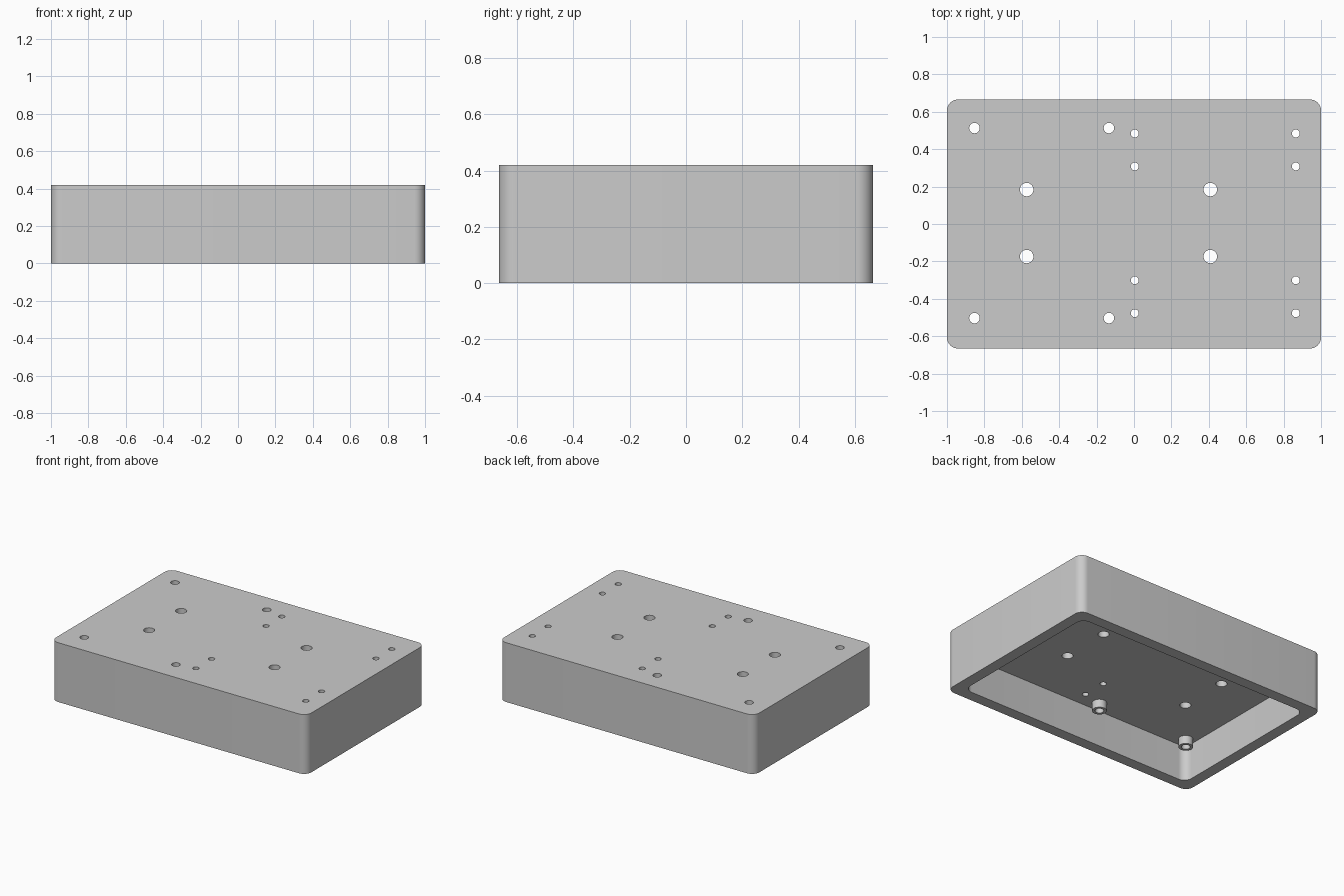
import bpy
import bmesh
from math import sin, cos, pi, radians

if "Cube" in bpy.data.objects:
    bpy.data.objects.remove(bpy.data.objects["Cube"], do_unlink=True)

HEIGHT, CEILING, BOSS_END = 0.42, 0.255, 0.197
HALF_X, HALF_Y, WALL, CORNER = 1.0, 0.665, 0.08, 0.058
OVER = 0.05

grey = bpy.data.materials.new("plain_grey")
grey.use_nodes = True
color = (0.6, 0.6, 0.6, 1)
grey.diffuse_color = color
grey.node_tree.nodes["Principled BSDF"].inputs["Base Color"].default_value = color


def circle(x, y, r, n=40):
    return [(x + r * cos(2 * pi * i / n), y + r * sin(2 * pi * i / n)) for i in range(n)]


def rounded_rectangle(hx, hy, r, steps=10):
    points = []
    for q, (sx, sy) in enumerate([(1, 1), (-1, 1), (-1, -1), (1, -1)]):
        for i in range(steps + 1):
            a = (q + i / steps) * pi / 2
            points.append((sx * (hx - r) + r * cos(a), sy * (hy - r) + r * sin(a)))
    return points


def prisms(name, outlines, z0, z1):
    """Upright solids, one for each outline, in a single object."""
    bm = bmesh.new()
    for outline in outlines:
        low = [bm.verts.new((x, y, z0)) for x, y in outline]
        high = [bm.verts.new((x, y, z1)) for x, y in outline]
        bm.faces.new(low[::-1])
        bm.faces.new(high)
        for i in range(len(low)):
            j = (i + 1) % len(low)
            bm.faces.new((low[i], low[j], high[j], high[i]))
    mesh = bpy.data.meshes.new(name)
    bm.to_mesh(mesh)
    bm.free()
    mesh.materials.append(grey)
    obj = bpy.data.objects.new(name, mesh)
    bpy.context.collection.objects.link(obj)
    return obj


def activate(obj):
    bpy.ops.object.select_all(action="DESELECT")
    obj.select_set(True)
    bpy.context.view_layer.objects.active = obj


def cut(obj, cutter):
    mod = obj.modifiers.new("cut", "BOOLEAN")
    mod.operation = "DIFFERENCE"
    mod.solver = "EXACT"
    mod.object = cutter
    activate(obj)
    bpy.ops.object.modifier_apply(modifier=mod.name)


# Hole positions, grouped by size
boss_spots = {"back_right": (-0.853, 0.513), "back_left": (-0.134, 0.513),
              "front_right": (-0.853, -0.503), "front_left": (-0.134, -0.503)}
large_spots = [(x, y) for x in (-0.574, 0.408) for y in (-0.174, 0.184)]
small_spots = [(x, y) for x in (0.004, 0.865) for y in (-0.477, -0.301, 0.308, 0.484)]

holes = [circle(x, y, 0.028) for x, y in boss_spots.values()]
holes += [circle(x, y, 0.036) for x, y in large_spots]
holes += [circle(x, y, 0.021) for x, y in small_spots]

# Enclosure, hollow from below
enclosure = prisms("enclosure", [rounded_rectangle(HALF_X, HALF_Y, CORNER)], 0, HEIGHT)
cavity = prisms("cavity_cutter",
                [rounded_rectangle(HALF_X - WALL, HALF_Y - WALL, CORNER)], -OVER, CEILING)
drill = prisms("hole_cutter", holes, -OVER, HEIGHT + OVER)
cut(enclosure, cavity)
cut(enclosure, drill)

# Hollow bosses hanging from the ceiling
parts = [enclosure]
for place, (x, y) in boss_spots.items():
    boss = prisms("boss_" + place, [circle(x, y, 0.047)], BOSS_END, CEILING + 0.01)
    cut(boss, drill)
    parts.append(boss)

for cutter in (cavity, drill):
    bpy.data.objects.remove(cutter, do_unlink=True)

for part in parts:
    activate(part)
    bpy.ops.object.shade_smooth_by_angle(angle=radians(30))
